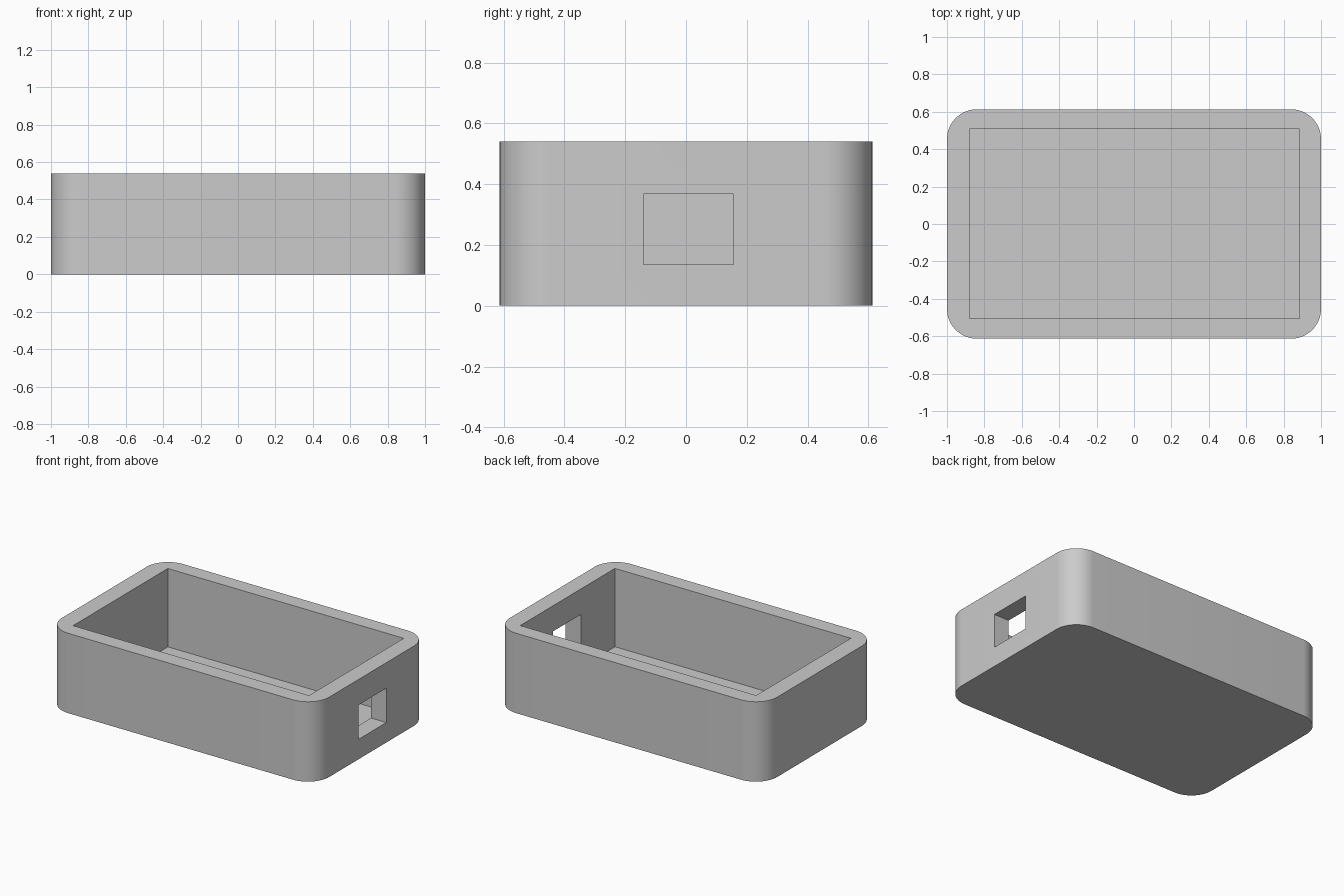
import bpy
import bmesh
import math
from mathutils import Vector

default_cube = bpy.data.objects.get("Cube")
if default_cube:
    bpy.data.objects.remove(default_cube, do_unlink=True)

HEIGHT = 0.54
CORNER_RADIUS = 0.16

grey = bpy.data.materials.new("plain grey")
grey.use_nodes = True
grey.diffuse_color = (0.6, 0.6, 0.6, 1)
grey.node_tree.nodes["Principled BSDF"].inputs["Base Color"].default_value = grey.diffuse_color


def make_box(name, low, high, radius=0):
    """Box between two corners, with optional rounded upright edges."""
    low, high = Vector(low), Vector(high)
    bm = bmesh.new()
    bmesh.ops.create_cube(bm, size=1)
    for v in bm.verts:
        v.co = (low + high) / 2 + v.co * (high - low)
    if radius:
        uprights = [e for e in bm.edges
                    if abs(e.verts[0].co.z - e.verts[1].co.z) > 0.1]
        bmesh.ops.bevel(bm, geom=uprights, offset=radius, segments=16,
                        profile=0.5, affect='EDGES')
    mesh = bpy.data.meshes.new(name)
    bm.to_mesh(mesh)
    bm.free()
    mesh.materials.append(grey)
    obj = bpy.data.objects.new(name, mesh)
    bpy.context.collection.objects.link(obj)
    return obj


def cut(target, cutter):
    """Subtract the cutter from the target, then discard it."""
    cutter.hide_render = True
    mod = target.modifiers.new("cut", 'BOOLEAN')
    mod.operation = 'DIFFERENCE'
    mod.solver = 'EXACT'
    mod.object = cutter
    bpy.ops.object.modifier_apply(modifier=mod.name)
    bpy.data.objects.remove(cutter, do_unlink=True)


# Rounded outer shell
case = make_box("open_case", (-1, -0.613, 0), (1, 0.613, HEIGHT), CORNER_RADIUS)
bpy.ops.object.select_all(action='DESELECT')
case.select_set(True)
bpy.context.view_layer.objects.active = case

# Square-cornered cavity, leaving a thin floor
cut(case, make_box("cavity_cutter", (-0.88, -0.505, 0.01), (0.885, 0.507, HEIGHT + 0.2)))

# Rectangular port through the left end wall
cut(case, make_box("port_cutter", (0.7, -0.14, 0.135), (1.2, 0.156, 0.367)))

bpy.ops.object.shade_smooth_by_angle(angle=math.radians(30))
